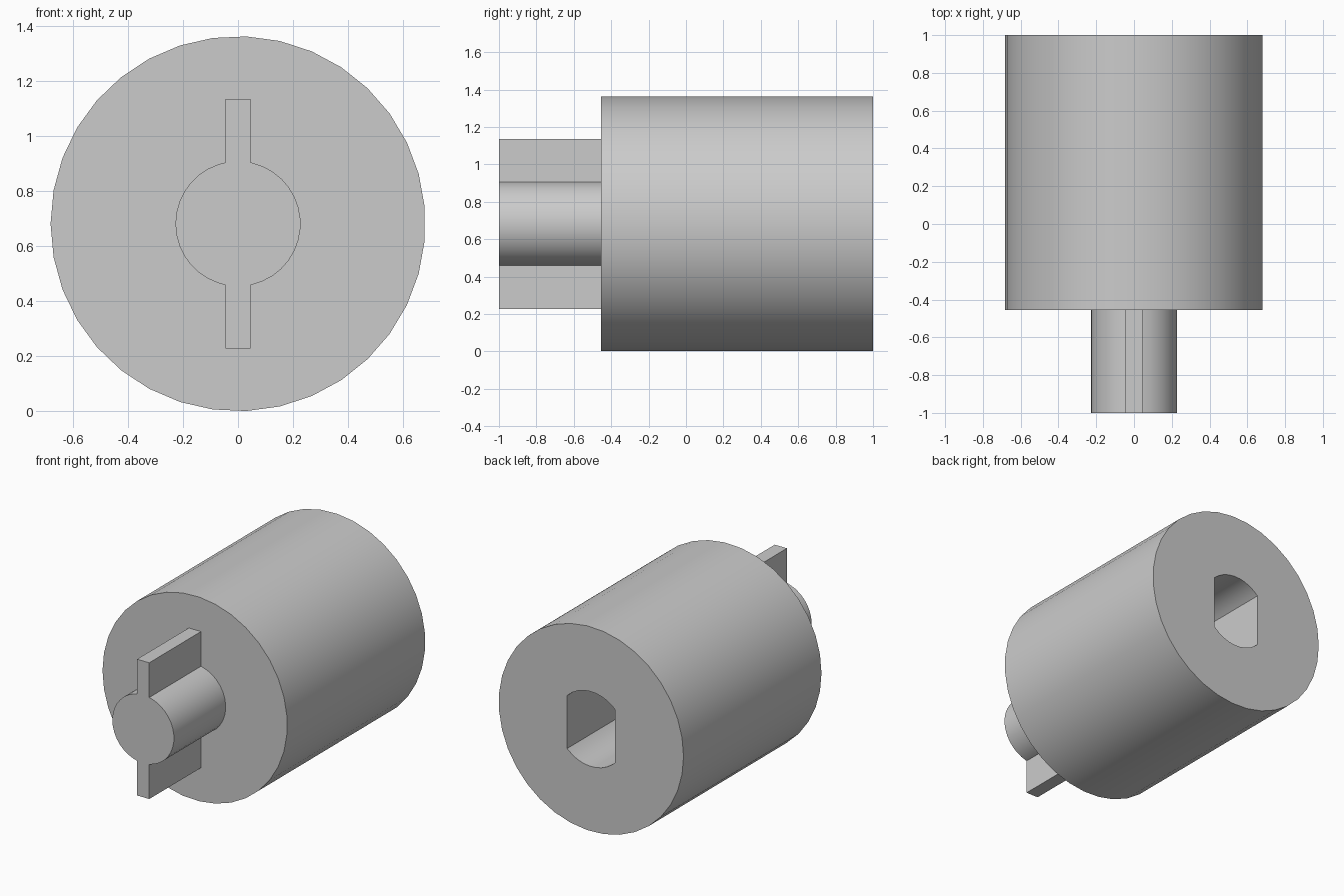
import bpy, bmesh, math

if "Cube" in bpy.data.objects:
    bpy.data.objects.remove(bpy.data.objects["Cube"])

ZC = 0.682        # height of the shared axis
SIDES = 35
Y_STEP = -0.4545  # shoulder between body and key pin


def circle(r):
    # odd-sided ring with one corner on -x, counter-clockwise
    return [(r * math.cos(math.pi + 2 * math.pi * i / SIDES),
             r * math.sin(math.pi + 2 * math.pi * i / SIDES)) for i in range(SIDES)]


def slotted(r, half, tip):
    # circle whose top and bottom carry straight fins of given half width
    foot = math.sqrt(r * r - half * half)
    fin = [(-half, -foot), (-half, -tip), (half, -tip), (half, -foot)]
    side = [p for p in circle(r) if abs(p[0]) > half + 0.002]
    left_low = [p for p in side if p[0] < 0 and p[1] <= 1e-6]
    left_up = [p for p in side if p[0] < 0 and p[1] > 1e-6]
    right = [p for p in side if p[0] > 0]
    return left_low + fin + right + [(-x, -z) for x, z in fin] + left_up


def double_d(r, half):
    # circle with two flats at x = +-half
    z = math.sqrt(r * r - half * half)
    mid = [p for p in circle(r) if abs(p[0]) < half - 0.002]
    low = [p for p in mid if p[1] < 0]
    up = [p for p in mid if p[1] > 0]
    return [(-half, -z)] + low + [(half, -z), (half, z)] + up + [(-half, z)]


def extrude(name, profile, y0, y1):
    bm = bmesh.new()
    face = bm.faces.new([bm.verts.new((x, y0, z + ZC)) for x, z in profile])
    ext = bmesh.ops.extrude_face_region(bm, geom=[face])
    verts = [g for g in ext["geom"] if isinstance(g, bmesh.types.BMVert)]
    bmesh.ops.translate(bm, verts=verts, vec=(0, y1 - y0, 0))
    bmesh.ops.recalc_face_normals(bm, faces=bm.faces)
    me = bpy.data.meshes.new(name)
    bm.to_mesh(me)
    bm.free()
    ob = bpy.data.objects.new(name, me)
    bpy.context.collection.objects.link(ob)
    return ob


def smooth(ob):
    bpy.ops.object.select_all(action='DESELECT')
    ob.select_set(True)
    bpy.context.view_layer.objects.active = ob
    bpy.ops.object.shade_smooth_by_angle(angle=math.radians(20))


# main round body with a blind double-D shaft socket in the back
body = extrude("coupling_body", circle(0.682), Y_STEP, 1.0)
cutter = extrude("socket_cutter", double_d(0.25, 0.177), 0.27, 1.1)
mod = body.modifiers.new("socket", 'BOOLEAN')
mod.operation = 'DIFFERENCE'
mod.solver = 'EXACT'
mod.object = cutter
bpy.context.view_layer.objects.active = body
bpy.ops.object.modifier_apply(modifier=mod.name)
bpy.data.objects.remove(cutter)
smooth(body)

# front pin with upper and lower fins
pin = extrude("finned_pin", slotted(0.2275, 0.045, 0.4545), -1.0, Y_STEP)
smooth(pin)
